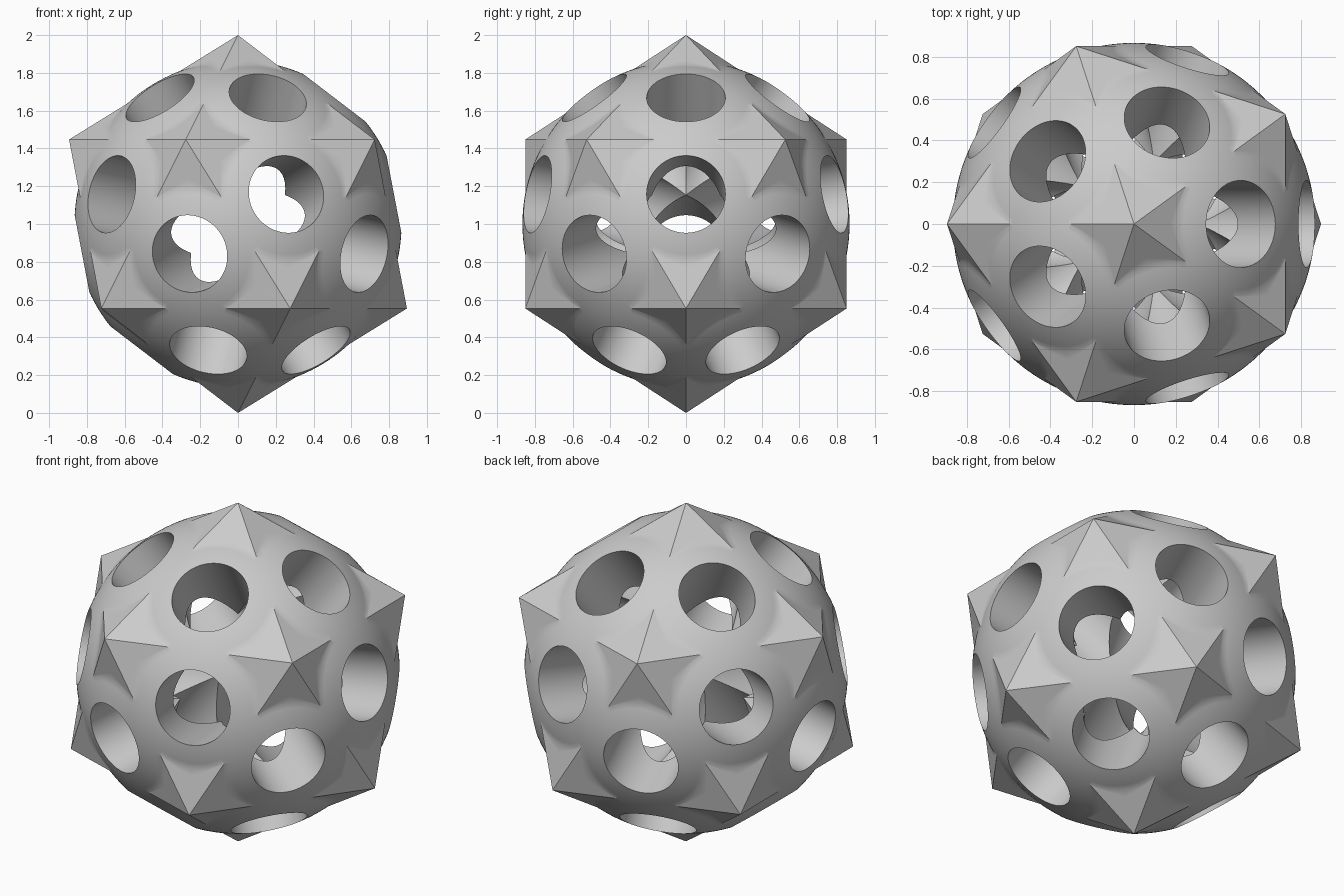
import bpy
import bmesh
import math
from mathutils import Matrix, Vector

BALL_RADIUS = 0.866
HOLE_RADIUS = 0.208
SEGMENTS = 180      # around each tunnel
BALL_STEPS = 5      # from tunnel rim to flat facet

cube = bpy.data.objects.get("Cube")
if cube:
    bpy.data.objects.remove(cube, do_unlink=True)

grey = bpy.data.materials.new("plain_grey")
grey.use_nodes = True
colour = (0.6, 0.6, 0.6, 1)
grey.diffuse_color = colour
for node in grey.node_tree.nodes:
    if node.type == 'BSDF_PRINCIPLED':
        node.inputs["Base Color"].default_value = colour

# Guide icosahedron standing on one corner: one tunnel per facet
guide = bmesh.new()
bmesh.ops.create_icosphere(guide, subdivisions=1, radius=1,
                           matrix=Matrix.Rotation(math.pi, 4, 'Z'))
guide.normal_update()
facets = [(f.normal.copy(), f.verts[0].co.copy()) for f in guide.faces]
guide.free()
axes = [axis for axis, corner in facets]

# Facet plane height, half its corner distance, and key angles from its axis
height = axes[0].dot(facets[0][1])
inradius = math.sqrt(1 - height ** 2) / 2
rim_angle = math.asin(HOLE_RADIUS / BALL_RADIUS)
flat_angle = math.acos(height / BALL_RADIUS)


def tunnel_end(axis, side):
    """Depth at which a tunnel wall runs into the neighbouring tunnels."""
    return max(HOLE_RADIUS * side.dot(other) / (1 - axis.dot(other))
               for other in axes if axis.dot(other) < 0.99)


def profile(axis, side, turn):
    """Points from the inner end of a tunnel wall out to the facet edge."""
    points = [axis * tunnel_end(axis, side) + side * HOLE_RADIUS]
    from_middle = turn % math.radians(120) - math.radians(60)
    edge_angle = math.atan(inradius / math.cos(from_middle) / height)
    ball_end = min(flat_angle, edge_angle)
    angles = [rim_angle + (ball_end - rim_angle) * i / BALL_STEPS
              for i in range(BALL_STEPS + 1)]
    angles += [ball_end + (edge_angle - ball_end) * t for t in (0.2, 1)]
    for angle in angles:
        reach = max(BALL_RADIUS, height / math.cos(angle))
        points.append((axis * math.cos(angle) + side * math.sin(angle)) * reach)
    return points


# Each facet: tunnel wall, swelling ball surface and flat corner points
bm = bmesh.new()
for axis, corner in facets:
    right = (corner - axis * height).normalized()
    up = axis.cross(right)
    columns = []
    for k in range(SEGMENTS):
        turn = math.tau * k / SEGMENTS
        side = right * math.cos(turn) + up * math.sin(turn)
        columns.append([bm.verts.new(p) for p in profile(axis, side, turn)])
    for k, column in enumerate(columns):
        following = columns[(k + 1) % SEGMENTS]
        for i in range(len(column) - 1):
            bm.faces.new((column[i], column[i + 1], following[i + 1], following[i]))

# Weld the facets into one shell and stand it on the ground
bmesh.ops.remove_doubles(bm, verts=bm.verts[:], dist=0.0001)
bmesh.ops.translate(bm, verts=bm.verts[:], vec=Vector((0, 0, 1)))
mesh = bpy.data.meshes.new("pierced_icosahedron")
bm.to_mesh(mesh)
bm.free()
mesh.materials.append(grey)
body = bpy.data.objects.new("pierced_icosahedron", mesh)
bpy.context.collection.objects.link(body)

# Smooth ball and tunnels, crisp rims and corner ridges
bpy.ops.object.select_all(action='DESELECT')
body.select_set(True)
bpy.context.view_layer.objects.active = body
bpy.ops.object.shade_smooth_by_angle(angle=math.radians(30))
